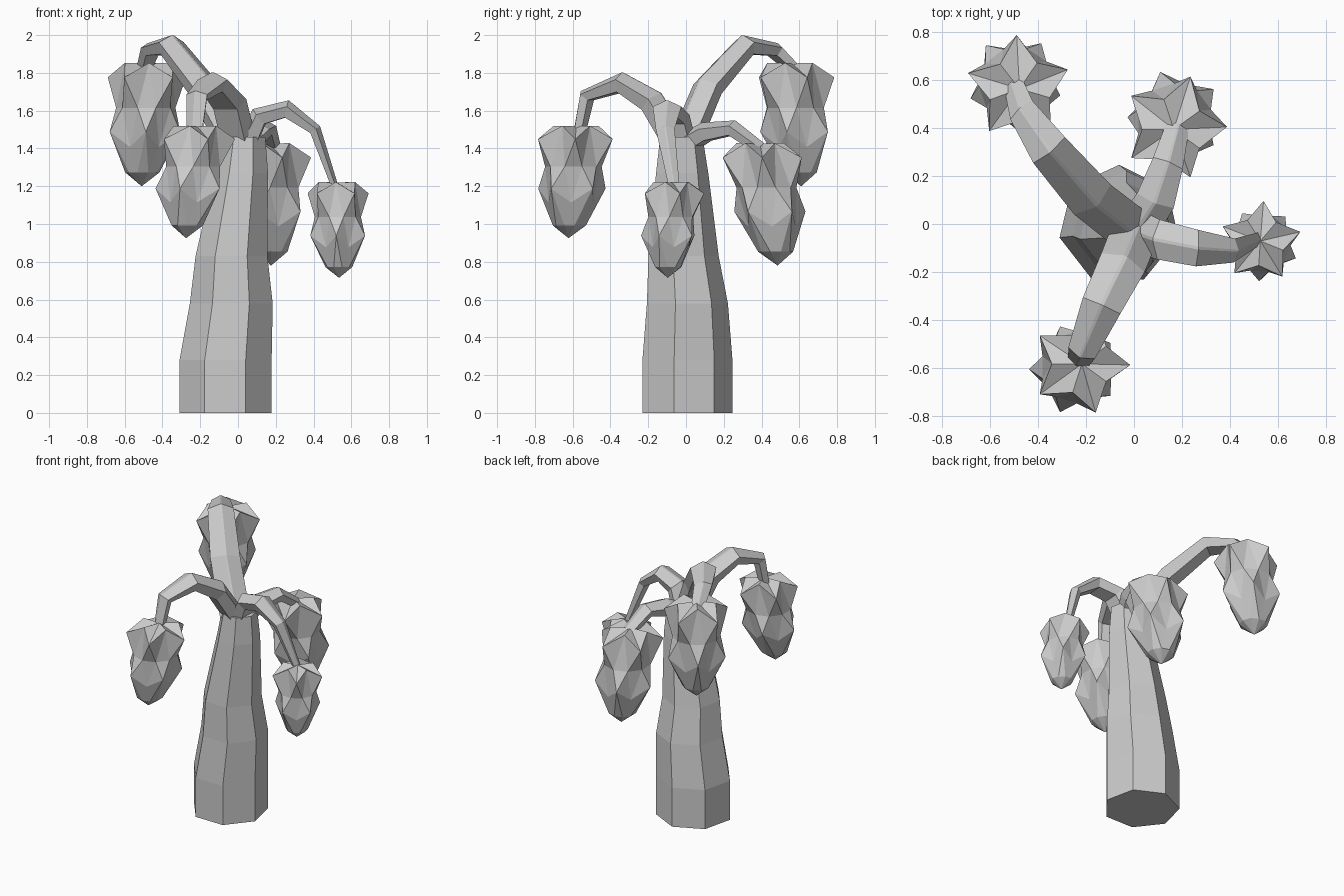
import bpy, bmesh
from math import sin, cos, radians, pi
from mathutils import Vector

if "Cube" in bpy.data.objects:
    bpy.data.objects.remove(bpy.data.objects["Cube"])


def finish(bm, name):
    bmesh.ops.recalc_face_normals(bm, faces=bm.faces)
    me = bpy.data.meshes.new(name)
    bm.to_mesh(me)
    bm.free()
    ob = bpy.data.objects.new(name, me)
    bpy.context.collection.objects.link(ob)
    return ob


def loft(name, rings):
    """Skin a list of equal-length point loops and cap both ends."""
    bm = bmesh.new()
    vs = [[bm.verts.new(p) for p in ring] for ring in rings]
    n = len(vs[0])
    for a, b in zip(vs, vs[1:]):
        for i in range(n):
            j = (i + 1) % n
            bm.faces.new((a[i], a[j], b[j], b[i]))
    bm.faces.new(vs[0])
    bm.faces.new(vs[-1])
    return finish(bm, name)


# Trunk: leaning seven-sided taper (z, centre x, centre y, radius)
trunk = [(0, -.065, -.004, .25), (.28, -.065, -.004, .25), (.58, -.035, -.003, .225),
         (.83, -.034, -.022, .195), (1.27, .018, -.027, .145), (1.46, .03, -.03, .118)]
loft("trunk", [[(cx + r * cos(radians(-65) + 2 * pi * k / 7),
                 cy + r * sin(radians(-65) + 2 * pi * k / 7), z) for k in range(7)]
               for z, cx, cy, r in trunk])

# Branch cross-section: flattened, with a narrow ridge on top
SECTION = [(-.08, .6), (-1, .15), (-.7, -.62), (.7, -.62), (1, .15), (.08, .6)]


def branch(name, pts, widths):
    pts = [Vector(p) for p in pts]
    run = pts[-1] - pts[0]
    side = Vector((run.y, -run.x, 0)).normalized()
    rings = []
    for i, (p, w) in enumerate(zip(pts, widths)):
        t = Vector()
        if i > 0:
            t += (p - pts[i - 1]).normalized()
        if i < len(pts) - 1:
            t += (pts[i + 1] - p).normalized()
        up = side.cross(t.normalized()).normalized()
        rings.append([p + side * (w * a) + up * (w * b) for a, b in SECTION])
    loft(name, rings)


def pod(name, top, tip, R, turn):
    """Spiky hanging pod: five upper spikes, five lower ones in between."""
    top, tip = Vector(top), Vector(tip)
    bm = bmesh.new()
    # (even radius, even depth, odd radius, odd depth, half-step offset)
    levels = [(1, .14, .6, .025, 0), (.72, .38, .72, .38, .5),
              (.6, .69, .9, .57, 0), (.42, .89, .42, .89, .5)]
    rings = []
    for re, ue, ro, uo, off in levels:
        ring = []
        for k in range(10):
            r, u = (ro, uo) if k % 2 else (re, ue)
            a = radians(turn + 36 * (k + off))
            ring.append(bm.verts.new(top.lerp(tip, u) + Vector((cos(a), sin(a), 0)) * r * R))
        rings.append(ring)
    for n, (a, b) in enumerate(zip(rings, rings[1:])):
        for i in range(10):
            j = (i + 1) % 10
            if n % 2 == 0:
                bm.faces.new((a[i], a[j], b[i]))
                bm.faces.new((a[j], b[j], b[i]))
            else:
                bm.faces.new((a[i], a[j], b[j]))
                bm.faces.new((a[i], b[j], b[i]))
    for ring, centre in ((rings[0], top.lerp(tip, .03)), (rings[-1], tip)):
        c = bm.verts.new(centre)
        for i in range(10):
            bm.faces.new((ring[i], ring[(i + 1) % 10], c))
    finish(bm, name)


# Four drooping branches
W = (.1, .098, .085, .06, .045)
branch("branch_back_left", [(0, -.03, 1.4), (-.18, .11, 1.73), (-.355, .31, 1.95),
                            (-.465, .47, 1.925), (-.5, .58, 1.82)], W)
branch("branch_front", [(.01, -.02, 1.4), (-.05, -.17, 1.65), (-.135, -.34, 1.752),
                        (-.215, -.53, 1.68), (-.23, -.57, 1.48)], W)
branch("branch_right", [(.03, -.03, 1.4), (.11, -.065, 1.57), (.26, -.1, 1.61),
                        (.41, -.11, 1.5), (.52, -.06, 1.18)], (.09, .083, .076, .05, .028))
branch("branch_back", [(.01, -.02, 1.42), (.09, .1, 1.49), (.14, .25, 1.51),
                       (.18, .4, 1.4)], (.09, .082, .066, .05))

# One pod under each branch
pod("pod_back_left", (-.475, .56, 1.87), (-.51, .61, 1.2), .218, 20)
pod("pod_front", (-.215, -.58, 1.535), (-.275, -.622, .925), .208, 0)
pod("pod_right", (.525, -.07, 1.235), (.535, -.097, .715), .17, 14)
pod("pod_back", (.165, .39, 1.445), (.175, .485, .78), .22, 0)
